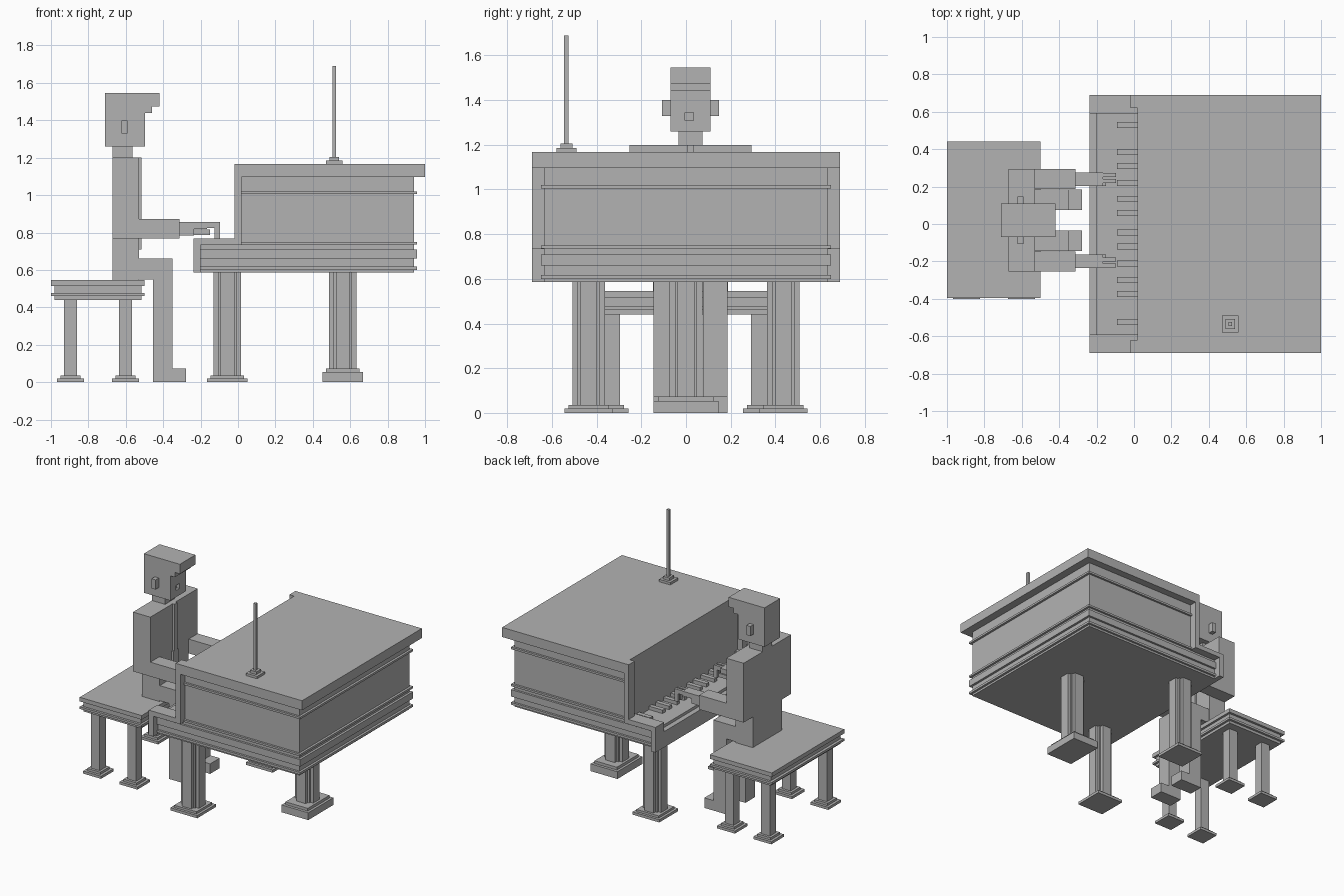
import bpy
import bmesh

cube = bpy.data.objects.get("Cube")
if cube:
    bpy.data.objects.remove(cube, do_unlink=True)

grey = bpy.data.materials.new("plain grey")
grey.use_nodes = True
colour = (0.45, 0.45, 0.45, 1)
grey.diffuse_color = colour
grey.node_tree.nodes["Principled BSDF"].inputs["Base Color"].default_value = colour


def part(name, *boxes):
    """One object made of boxes, each given as x, y and z ranges."""
    bm = bmesh.new()
    for ranges in boxes:
        made = bmesh.ops.create_cube(bm, size=1)
        for v in made["verts"]:
            for i, (low, high) in enumerate(ranges):
                v.co[i] = low if v.co[i] < 0 else high
    mesh = bpy.data.meshes.new(name)
    bm.to_mesh(mesh)
    bm.free()
    mesh.materials.append(grey)
    obj = bpy.data.objects.new(name, mesh)
    bpy.context.collection.objects.link(obj)
    return obj


def around(c, half):
    return (c - half, c + half)


def block(x, y, hx, hy, low, high):
    return around(x, hx), around(y, hy), (low, high)


def fluted_leg(name, x, y, low):
    # Cross-shaped column with stepped corners
    part(name, *[block(x, y, a, b, low, 0.59)
                 for a, b in ((0.073, 0.037), (0.037, 0.073), (0.05, 0.05))])


# Piano case and mouldings
half = 0.635
part("piano_case", ((0.018, 0.94), (-half, half), (0.585, 1.1)))
part("key_bed", ((-0.2, 0.018), (-half, half), (0.585, 0.72)))
for name, low, high, start in (("upper_moulding", 1.005, 1.02, 0.018),
                               ("middle_moulding", 0.735, 0.75, 0.018),
                               ("broad_moulding", 0.66, 0.71, -0.2),
                               ("lower_moulding", 0.6, 0.617, -0.2)):
    part(name, ((start, 0.957), (-0.65, 0.65), (low, high)))
part("piano_lid", ((0.018, 1), (-0.69, 0.69), (1.097, 1.167)))
part("key_rail", ((-0.237, -0.2), (-0.59, 0.59), (0.585, 0.7)))

# Key cheeks and upright side frames
for side, s in (("left", 1), ("right", -1)):
    def span(a, b):
        return tuple(sorted((s * a, s * b)))
    part(side + "_key_cheek",
         ((-0.237, -0.2), span(0.59, 0.69), (0.585, 0.768)),
         ((-0.2, 0.018), span(0.59, 0.69), (0.733, 0.768)),
         ((-0.2, 0.018), span(0.59, half), (0.7, 0.733)))
    part(side + "_side_frame", ((-0.02, 0.018), span(0.62, 0.69), (0.733, 1.167)))

# Raised keys
for i, y in enumerate((0.53, 0.385, 0.31, 0.22, 0.135, 0.06,
                       -0.045, -0.12, -0.21, -0.3, -0.375, -0.525)):
    part(f"raised_key_{i + 1}", ((-0.092, 0.018), around(y, 0.016), (0.71, 0.745)))

# Piano legs
for side, y in (("left", 0.435), ("right", -0.435)):
    fluted_leg("piano_leg_" + side, -0.057, y, 0.03)
    part("piano_foot_" + side, block(-0.057, y, 0.108, 0.108, 0, 0.02),
         block(-0.057, y, 0.09, 0.09, 0.02, 0.036))
fluted_leg("piano_leg_back", 0.56, 0, 0.07)
part("piano_foot_back", block(0.56, 0, 0.108, 0.145, 0, 0.053),
     block(0.56, 0, 0.09, 0.125, 0.053, 0.073))

# Rod standing on the lid
part("rod", block(0.515, -0.535, 0.01, 0.01, 1.2, 1.69))
part("rod_base", block(0.515, -0.535, 0.045, 0.045, 1.167, 1.185),
     block(0.515, -0.535, 0.026, 0.026, 1.185, 1.205))

# Bench
part("bench_seat", ((-1, -0.5), (-0.395, 0.44), (0.515, 0.545)))
part("bench_frame", ((-0.98, -0.517), (-0.378, 0.423), (0.44, 0.515)))
part("bench_moulding", ((-1, -0.5), (-0.395, 0.44), (0.46, 0.476)))
for end, x in (("back", -0.895), ("front", -0.602)):
    for side, y in (("left", 0.327), ("right", -0.33)):
        part(f"bench_{end}_{side}_leg", block(x, y, 0.035, 0.035, 0.03, 0.445))
        part(f"bench_{end}_{side}_foot", block(x, y, 0.072, 0.072, 0, 0.019),
             block(x, y, 0.053, 0.053, 0.019, 0.036))

# Player's body
mid = 0.02
part("torso", ((-0.67, -0.53), around(mid, 0.168), (0.545, 1.2)))
part("tie", ((-0.53, -0.515), around(mid, 0.016), (0.76, 1.2)),
     ((-0.53, -0.515), around(mid, 0.028), (0.71, 0.86)))
part("neck", ((-0.67, -0.565), around(mid, 0.053), (1.2, 1.26)))

# Head with a recessed mouth, brim and ears
face, head_y = (-0.52, -0.497), around(mid, 0.09)
hole_y, hole_z = around(mid - 0.005, 0.019), (1.308, 1.345)
part("head", ((-0.71, -0.52), head_y, (1.26, 1.545)),
     (face, head_y, (1.26, hole_z[0])),
     (face, head_y, (hole_z[1], 1.545)),
     (face, (head_y[0], hole_y[0]), hole_z),
     (face, (hole_y[1], head_y[1]), hole_z))
part("brim", ((-0.5, -0.42), head_y, (1.475, 1.545)),
     ((-0.5, -0.46), head_y, (1.44, 1.475)))
part("ears", ((-0.622, -0.59), around(mid, 0.127), (1.33, 1.4)))

# Arms, hands and legs, mirrored about the player's middle
for side, s in (("left", 1), ("right", -1)):
    def out(a, b):
        return tuple(sorted((mid + s * a, mid + s * b)))
    arm = out(0.168, 0.273)
    part(side + "_upper_arm", ((-0.67, -0.53), arm, (0.768, 1.2)))
    part(side + "_forearm", ((-0.53, -0.312), arm, (0.768, 0.872)))
    part(side + "_hand", ((-0.312, -0.235), out(0.182, 0.255), (0.785, 0.855)),
         ((-0.235, -0.165), out(0.182, 0.255), (0.82, 0.855)))
    for i, y in enumerate((0.21, 0.242)):
        part(f"{side}_finger_{i + 1}",
             ((-0.165, -0.097), out(y - 0.01, y + 0.01), (0.825, 0.855)),
             ((-0.125, -0.097), out(y - 0.01, y + 0.01), (0.765, 0.825)))
    part(side + "_thumb", ((-0.235, -0.15), out(0.182, 0.198), (0.787, 0.815)))
    leg = out(0.055, 0.165)
    part(side + "_thigh", ((-0.53, -0.35), leg, (0.55, 0.66)))
    part(side + "_shin", ((-0.455, -0.35), leg, (0, 0.55)))
    part(side + "_shoe", ((-0.35, -0.277), leg, (0, 0.073)))
